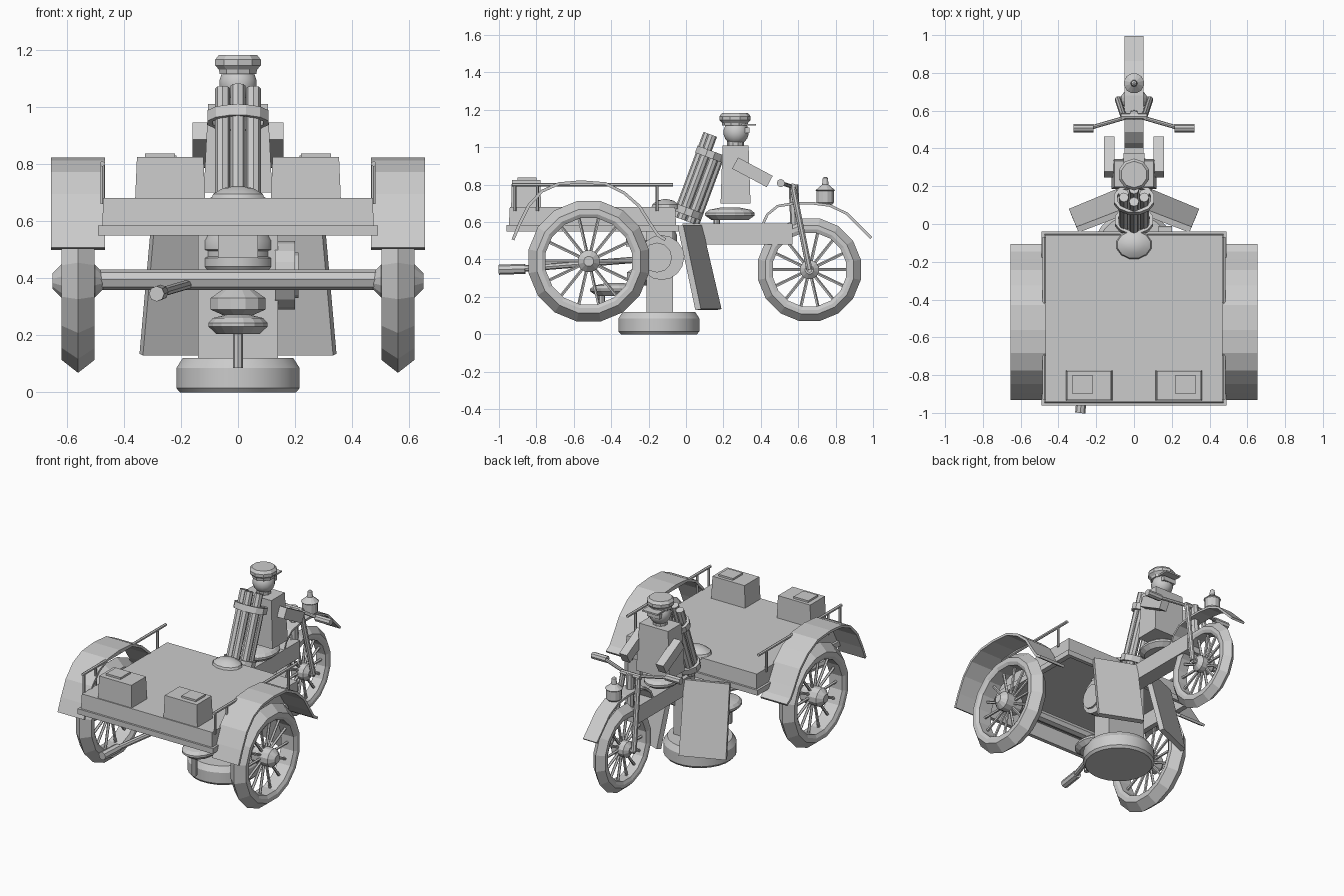
import bpy, bmesh, math
from mathutils import Vector, Matrix

if "Cube" in bpy.data.objects:
    bpy.data.objects.remove(bpy.data.objects["Cube"])

grey = bpy.data.materials.new("plain_grey")
grey.diffuse_color = (0.6, 0.6, 0.6, 1)
grey.use_nodes = True
grey.node_tree.nodes["Principled BSDF"].inputs["Base Color"].default_value = grey.diffuse_color


def finish(name, bm, smooth=False):
    bmesh.ops.recalc_face_normals(bm, faces=bm.faces)
    me = bpy.data.meshes.new(name)
    bm.to_mesh(me)
    bm.free()
    me.materials.append(grey)
    ob = bpy.data.objects.new(name, me)
    bpy.context.collection.objects.link(ob)
    if smooth:
        bpy.ops.object.select_all(action='DESELECT')
        ob.select_set(True)
        bpy.context.view_layer.objects.active = ob
        bpy.ops.object.shade_smooth_by_angle(angle=math.radians(32))
    return ob


def box(name, x, y, z, top=1.0):
    """Box from three (min, max) ranges; top scales the upper face."""
    bm = bmesh.new()
    bmesh.ops.create_cube(bm, size=1)
    for v in bm.verts:
        s = top if v.co.z > 0 else 1
        v.co = Vector([(r[0] + r[1]) / 2 + c * (r[1] - r[0]) * k
                       for r, c, k in zip((x, y, z), v.co, (s, s, 1))])
    return finish(name, bm)


def add_tube(bm, a, b, r1, r2=None, n=8):
    a, b = Vector(a), Vector(b)
    m = (Matrix.Translation((a + b) / 2)
         @ (b - a).to_track_quat('Z', 'Y').to_matrix().to_4x4())
    bmesh.ops.create_cone(bm, cap_ends=True, segments=n, radius1=r1,
                          radius2=r1 if r2 is None else r2, depth=(b - a).length, matrix=m)


def tubes(name, segs, smooth=False):
    bm = bmesh.new()
    for s in segs:
        add_tube(bm, *s)
    return finish(name, bm, smooth)


def add_lathe(bm, profile, n, m, closed=False):
    """Spin (radius, height) points about local z, placed by matrix m."""
    rings = [[bm.verts.new(m @ Vector((r * math.cos(t), r * math.sin(t), h)))
              for t in (2 * math.pi * (i + .5) / n for i in range(n))] for r, h in profile]
    pairs = list(zip(rings, rings[1:])) + ([(rings[-1], rings[0])] if closed else [])
    for p, q in pairs:
        for i in range(n):
            bm.faces.new((p[i], p[(i + 1) % n], q[(i + 1) % n], q[i]))
    if not closed:
        bm.faces.new(rings[0])
        bm.faces.new(rings[-1])


def lathe(name, profile, n, at=(0, 0, 0), scale=(1, 1, 1), smooth=False):
    bm = bmesh.new()
    add_lathe(bm, profile, n, Matrix.Translation(at) @ Matrix.Diagonal((*scale, 1)))
    return finish(name, bm, smooth)


def strip(name, path, x0, x1, t):
    """Curved sheet across x, following a (y, z) path, thickened by t."""
    bm = bmesh.new()
    rows = [[bm.verts.new((x, y, z)) for x in (x0, x1)] for y, z in path]
    for p, q in zip(rows, rows[1:]):
        bm.faces.new((p[0], p[1], q[1], q[0]))
    ob = finish(name, bm)
    mod = ob.modifiers.new("thick", 'SOLIDIFY')
    mod.thickness, mod.offset = t, 0
    return ob


def wheel(name, x, y, z, R, w, rin, spokes=14, hub=.06, hub_w=.09):
    spin = Matrix.Translation((x, y, z)) @ Matrix.Rotation(math.pi / 2, 4, 'Y')
    # Tyre with a pointed crown
    bm = bmesh.new()
    add_lathe(bm, [(rin, -w * .4), (rin + .02, -w / 2), (R * .86, -w / 2), (R, 0),
                   (R * .86, w / 2), (rin + .02, w / 2), (rin, w * .4)], 16, spin, True)
    finish(name + "_tyre", bm)
    # Spokes
    segs = []
    for i in range(spokes):
        a = 2 * math.pi * i / spokes
        d = Vector((0, math.cos(a), math.sin(a)))
        c = Vector((x, y, z))
        segs.append((c + d * hub * .7, c + d * (rin + .01), .009, .009, 5))
    tubes(name + "_spokes", segs)
    # Hub
    bm = bmesh.new()
    add_lathe(bm, [(hub * .45, -hub_w), (hub, -hub_w * .65), (hub, hub_w * .65),
                   (hub * .45, hub_w)], 12, spin)
    finish(name + "_hub", bm)


# Wheels and axle
wheel("front_wheel", 0, .66, .345, .28, .085, .2, hub=.052, hub_w=.065)
for s, side in ((-1, "left"), (1, "right")):
    wheel(f"{side}_rear_wheel", s * .56, -.52, .39, .328, .115, .235)
tubes("rear_axle", [((-.53, -.52, .395), (.53, -.52, .395), .036)])

# Cargo bed, hollow underneath
bm = bmesh.new()
prof = [(.455, .435, .55), (.49, .46, .55), (.49, .46, .585), (.475, .447, .585),
        (.472, .442, .68)]
loops = [[bm.verts.new((sx * a, sy * b - .5, z)) for sx, sy in
          ((-1, -1), (1, -1), (1, 1), (-1, 1))]
         for a, b, z in [(.455, .435, .655)] + prof]
for p, q in zip(loops, loops[1:]):
    for i in range(4):
        bm.faces.new((p[i], p[(i + 1) % 4], q[(i + 1) % 4], q[i]))
bm.faces.new(loops[0])
bm.faces.new(loops[-1])
finish("cargo_bed", bm)

for s, side in ((-1, "left"), (1, "right")):
    # Luggage boxes with lids
    xr = sorted((s * .115, s * .36))
    box(f"{side}_luggage_box", xr, (-.935, -.775), (.68, .825), .95)
    box(f"{side}_box_lid", sorted((s * .22, s * .325)), (-.9, -.8), (.825, .837))
    # Side rail with posts
    rx = s * .475
    tubes(f"{side}_rail", [((rx, -.93, .8), (rx, -.07, .8), .01, .01, 6)]
          + [((rx, y, .66), (rx, y, .8), .008, .008, 6) for y in (-.915, -.795, -.155)])
    # Rear mudguard
    strip(f"{side}_rear_mudguard",
          [(-.925, .505), (-.89, .59), (-.84, .69), (-.77, .765), (-.68, .805), (-.56, .815),
           (-.43, .805), (-.33, .755), (-.25, .685), (-.19, .59), (-.15, .53), (-.11, .505)],
          s * .465, s * .655, .016)
    # Splayed leg shield
    bm = bmesh.new()
    off = Vector((s * -.012, -.03, -.006))
    face = [Vector((s * x, y, z)) for x, y, z in
            ((.345, .08, .135), (.08, .19, .135), (.045, .085, .585), (.305, -.015, .585))]
    vs = [bm.verts.new(p) for p in face + [p + off for p in face]]
    bm.faces.new(vs[:4])
    bm.faces.new(vs[4:])
    for i in range(4):
        j = (i + 1) % 4
        bm.faces.new((vs[i], vs[j], vs[j + 4], vs[i + 4]))
    finish(f"{side}_leg_shield", bm)

# Pedestal, engine and flywheel
lathe("pedestal_base", [(.205, 0), (.218, .015), (.218, .085), (.195, .12)], 24,
      (0, -.145, 0), smooth=True)
box("pedestal_post", (-.14, .14), (-.21, -.07), (.11, .6))
lathe("engine_cylinder", [(.11, .42), (.125, .44), (.125, .47), (.115, .475), (.115, .495),
                          (.125, .5), (.125, .53), (.11, .56)], 16, (0, -.17, 0), smooth=True)
box("engine_block", (-.07, .07), (-.32, -.2), (.47, .66))
lathe("crank_case", [(.03, .26), (.1, .29), (.1, .33), (.04, .37)], 12, (0, -.22, 0))
lathe("bed_dome", [(.1, .67), (.09, .695), (.055, .715), (.015, .722)], 12, (0, -.11, 0),
      (1, .8, 1), True)
tubes("flywheel", [((.13, -.13, .41), (.2, -.13, .41), .12, .12, 16),
                   ((.2, -.155, .41), (.212, -.155, .41), .08, .08, 12)])

# Exhaust pipe
tubes("exhaust_pipe", [((-.285, -1, .345), (-.27, -.86, .35), .027),
                       ((-.27, -.88, .35), (-.1, -.25, .4), .017)])

# Two saddles on pins
for name, y, z in (("driver_saddle", .235, .61), ("rear_saddle", -.38, .205)):
    lathe(name, [(.1, z), (.135, z + .025), (.135, z + .038), (.115, z + .055),
                 (.05, z + .068)], 16, (0, y, 0), (.78, 1, 1))
    low = .53 if y > 0 else .085
    tubes(name + "_pin", [((0, y - .07, low), (0, y - .07, z + .02), .017)])

# Main frame beam
box("frame_beam", (-.05, .05), (-.02, .57), (.48, .592))

# Front mudguard and lamp
strip("front_mudguard",
      [(.4, .565), (.435, .64), (.49, .685), (.58, .7), (.68, .7), (.77, .688),
       (.86, .645), (.925, .58), (.99, .515)], -.05, .05, .014)
lathe("lamp", [(.04, .695), (.048, .705), (.048, .765), (.054, .77), (.018, .8),
               (.014, .835), (.005, .842)], 12, (0, .745, 0))

# Fork and handlebar
fork = [((s * .055, .57, .79), (s * .085, .66, .345), .017) for s in (-1, 1)]
fork += [((-.07, .57, .79), (.07, .57, .79), .017), ((0, .575, .8), (0, .585, .55), .026),
         ((-.09, .66, .345), (.09, .66, .345), .016)]
tubes("front_fork", fork)
tubes("handlebar", [((s * .04, .565, .79), (s * .23, .51, .808), .011) for s in (-1, 1)]
      + [((s * .215, .507, .808), (s * .32, .507, .808), .022) for s in (-1, 1)])

# Rider
box("rider_torso", (-.12, .12), (.185, .345), (.7, 1.01), .87)
lathe("rider_neck", [(.045, 1.0), (.045, 1.05)], 10, (0, .265, 0))
bm = bmesh.new()
bmesh.ops.create_uvsphere(bm, u_segments=14, v_segments=9, radius=.068,
                          matrix=Matrix.Translation((0, .268, 1.08)))
finish("rider_head", bm, True)
lathe("rider_cap", [(.068, 1.115), (.07, 1.13), (.084, 1.145), (.084, 1.165), (.07, 1.182)],
      10, (0, .262, 0))
box("cap_brim", (-.055, .055), (.27, .375), (1.115, 1.125))
box("rider_goggles", (-.045, .045), (.315, .34), (1.075, 1.105))
for s, side in ((-1, "left"), (1, "right")):
    arm = box(f"{side}_arm", (-.028, .028), (-.105, .105), (-.034, .034))
    arm.matrix_world = (Matrix.Translation((s * .132, .355, .866))
                        @ Matrix.Rotation(math.radians(-28), 4, 'X'))

# Leaning tube bundle held by two bands
lo, hi = Vector((0, .005, .625)), Vector((0, .13, .962))
axis = (hi - lo).normalized()
across = axis.cross(Vector((1, 0, 0)))
bundle = []
for i in range(6):
    a = math.pi * (i + .5) / 3
    off = Vector((1, 0, 0)) * math.cos(a) * .062 + across * math.sin(a) * .05
    bundle.append((lo + off - axis * .02, hi + off + axis * (.1 if off.y < 0 else .02), .026))
tubes("tube_bundle", bundle)
for name, c, r in (("upper_band", hi, .11), ("lower_band", lo + axis * .03, .105)):
    bm = bmesh.new()
    m = (Matrix.Translation(c)
         @ Matrix((Vector((1, 0, 0)), across * .75, axis)).transposed().to_4x4())
    add_lathe(bm, [(r, -.02), (r, .02), (r - .02, .02), (r - .02, -.02)], 12, m, True)
    finish(name, bm)
